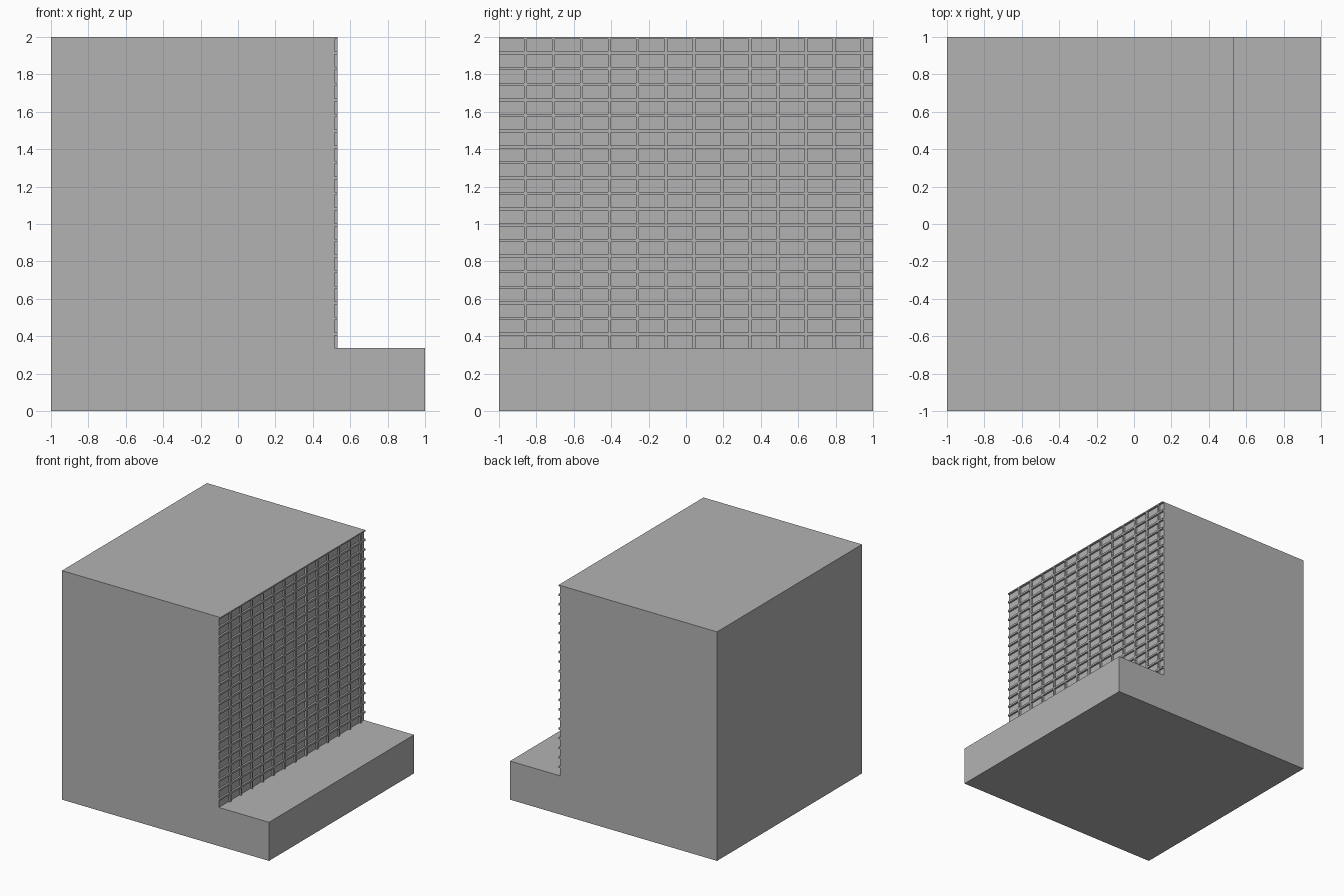
import bpy
import bmesh

cube = bpy.data.objects.get("Cube")
if cube:
    bpy.data.objects.remove(cube, do_unlink=True)

WALL, FRONT = 0.515, 0.531      # recessed wall plane and outer plane of the lattice
LEDGE, TOP, HALF = 0.337, 2.0, 1.0
BAR = 0.016

grey = bpy.data.materials.new("light grey")
grey.use_nodes = True
grey.diffuse_color = (0.45, 0.45, 0.45, 1)
grey.node_tree.nodes["Principled BSDF"].inputs["Base Color"].default_value = (0.45, 0.45, 0.45, 1)


def finish(name, bm):
    bmesh.ops.recalc_face_normals(bm, faces=bm.faces)
    mesh = bpy.data.meshes.new(name)
    bm.to_mesh(mesh)
    bm.free()
    mesh.materials.append(grey)
    obj = bpy.data.objects.new(name, mesh)
    bpy.context.collection.objects.link(obj)


def extrude(bm, faces, offset):
    result = bmesh.ops.extrude_face_region(bm, geom=faces)
    moved = [v for v in result["geom"] if isinstance(v, bmesh.types.BMVert)]
    bmesh.ops.translate(bm, verts=moved, vec=offset)


def spans(centres, low, high):
    """Split low..high into (start, end, is_bar) pieces around the bar centres."""
    pieces, at = [], low
    for c in centres:
        start, end = max(c - BAR / 2, low), min(c + BAR / 2, high)
        if start > at:
            pieces.append((at, start, False))
        pieces.append((start, end, True))
        at = end
    if at < high:
        pieces.append((at, high, False))
    return pieces


# Block with a low ledge on its left side: one profile, extruded front to back
bm = bmesh.new()
profile = [(-HALF, 0), (HALF, 0), (HALF, LEDGE), (WALL, LEDGE), (WALL, TOP), (-HALF, TOP)]
face = bm.faces.new([bm.verts.new((x, -HALF, z)) for x, z in profile])
extrude(bm, [face], (0, 2 * HALF, 0))
finish("stepped_block", bm)

# Raised lattice of flush crossing bars on the wall
columns = spans([-0.858 + 0.15 * i for i in range(13)], -HALF, HALF)
rows = spans([0.411 + 0.0835 * i for i in range(20)], LEDGE, TOP)
bm = bmesh.new()
cells = []
for y0, y1, upright in columns:
    for z0, z1, level in rows:
        if upright or level:
            corners = [(y0, z0), (y1, z0), (y1, z1), (y0, z1)]
            cells.append(bm.faces.new([bm.verts.new((WALL, y, z)) for y, z in corners]))
bmesh.ops.remove_doubles(bm, verts=bm.verts, dist=0.0005)
extrude(bm, list(bm.faces), (FRONT - WALL, 0, 0))
finish("wall_lattice", bm)
